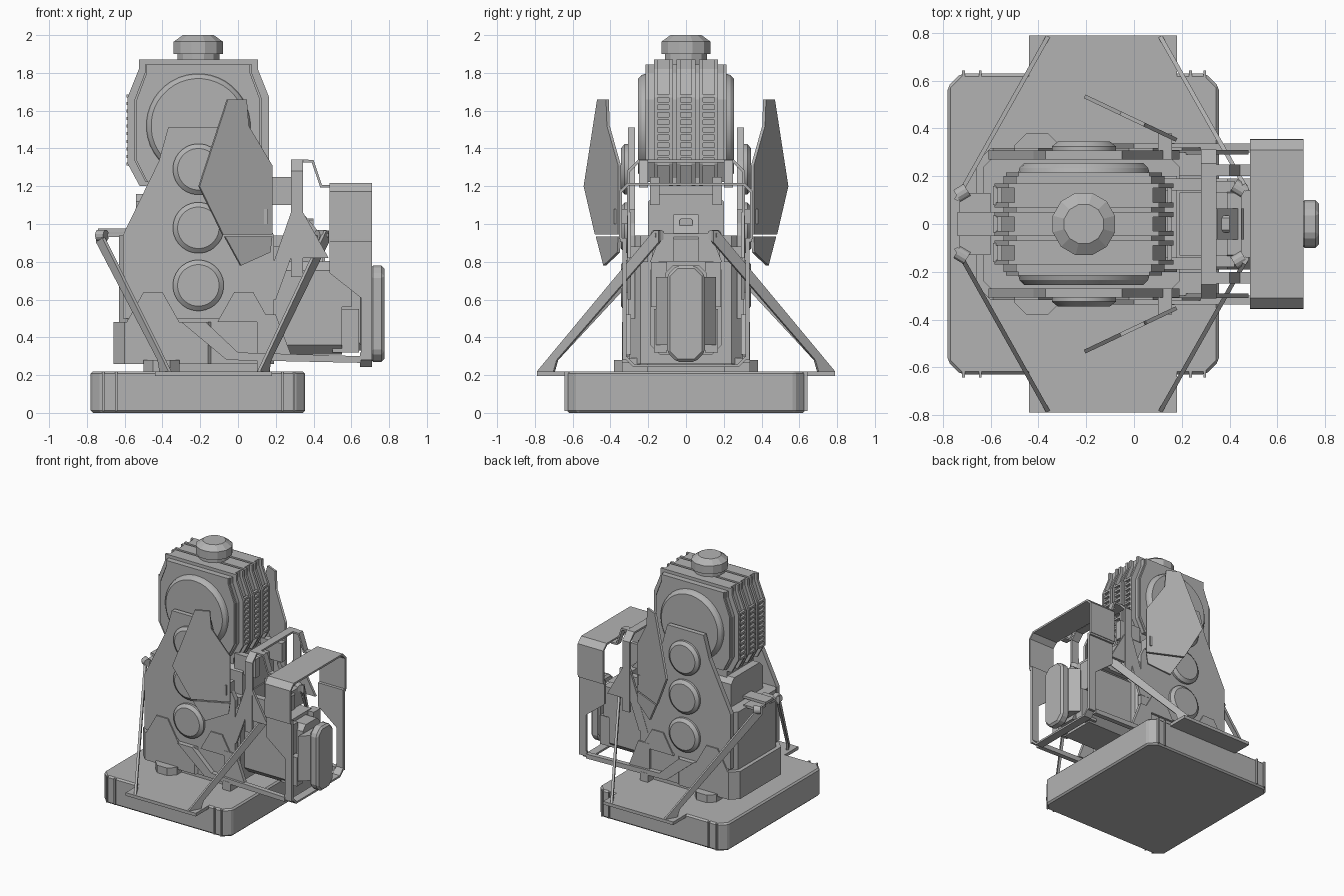
import bpy, bmesh, math
from mathutils import Vector

cube = bpy.data.objects.get("Cube")
if cube:
    bpy.data.objects.remove(cube, do_unlink=True)

shade = 0.45
grey = bpy.data.materials.new("plain_grey")
grey.use_nodes = True
grey.diffuse_color = (shade, shade, shade, 1)
grey.node_tree.nodes["Principled BSDF"].inputs["Base Color"].default_value = grey.diffuse_color

# Shared levels: tower axis, base top, body top, tower head centre
axis_x, deck, shoulder, head_mid = -0.21, 0.22, 0.94, 1.52
sides = (1, -1)


def finish(name, bm):
    bmesh.ops.recalc_face_normals(bm, faces=bm.faces)
    mesh = bpy.data.meshes.new(name)
    bm.to_mesh(mesh)
    bm.free()
    mesh.materials.append(grey)
    part = bpy.data.objects.new(name, mesh)
    bpy.context.collection.objects.link(part)
    return part


def solid(name, outline, depth):
    """Polygon pushed along a vector."""
    bm = bmesh.new()
    face = bm.faces.new([bm.verts.new(point) for point in outline])
    grown = bmesh.ops.extrude_face_region(bm, geom=[face])["geom"]
    moved = [item for item in grown if isinstance(item, bmesh.types.BMVert)]
    bmesh.ops.translate(bm, vec=depth, verts=moved)
    return finish(name, bm)


def spans(y):
    """A number is a centred span; a pair is repeated on both sides."""
    if isinstance(y, tuple):
        near, far = y
        return [(near, far), (-far, -near)]
    return [(-y, y)]


def chamfered(across, up, cut):
    (a, b), (c, d) = across, up
    if not cut:
        return [(a, c), (b, c), (b, d), (a, d)]
    return [(a + cut, c), (b - cut, c), (b, c + cut), (b, d - cut),
            (b - cut, d), (a + cut, d), (a, d - cut), (a, c + cut)]


def block(name, x, y, z, cut=0, along="z"):
    """Box whose edges parallel to one axis are cut."""
    for span in spans(y):
        if along == "x":
            outline = [(x[0], v, w) for v, w in chamfered(span, z, cut)]
            part = solid(name, outline, (x[1] - x[0], 0, 0))
        else:
            outline = [(u, v, z[0]) for u, v in chamfered(x, span, cut)]
            part = solid(name, outline, (0, 0, z[1] - z[0]))
    return part


def soften(part, width):
    bevel = part.modifiers.new("soft_edge", "BEVEL")
    bevel.width, bevel.segments = width, 1


def panel(name, outline, y):
    """Side profile extruded across the model."""
    for near, far in spans(y):
        solid(name, [(x, near, z) for x, z in outline], (0, far - near, 0))


def mirrored(widths, centre=axis_x, scale=1):
    """Symmetrical outline from half widths and heights."""
    right = [(centre + w * scale, z) for w, z in widths]
    left = [(centre - w * scale, z) for w, z in reversed(widths)]
    return right + left


def ribbon(name, path, across):
    """Thin band swept along a path."""
    bm = bmesh.new()
    rows = [(bm.verts.new(p), bm.verts.new(Vector(p) + Vector(across))) for p in path]
    for (a, b), (c, d) in zip(rows, rows[1:]):
        bm.faces.new((a, b, d, c))
    shell = finish(name, bm).modifiers.new("thickness", "SOLIDIFY")
    shell.thickness, shell.offset = 0.016, 0


def hoop(name, x, half, start, crown, cut):
    """Band across the model with two cut corners."""
    drop = math.copysign(cut, crown - start)
    path = [(half, start), (half, crown - drop), (half - cut, crown)]
    path += [(-y, z) for y, z in reversed(path)]
    ribbon(name, [(x[0], y, z) for y, z in path], (x[1] - x[0], 0, 0))


def lathe(name, profile, count, centre, axis, smooth=True):
    """Rings of radius and height about an axis."""
    bm = bmesh.new()
    turn = Vector((0, 0, 1)).rotation_difference(Vector(axis))
    angles = [math.tau * (i + 0.5) / count for i in range(count)]
    rings = [[bm.verts.new(Vector(centre) + turn @ Vector((r * math.cos(a), r * math.sin(a), h)))
              for a in angles] for r, h in profile]
    for low, high in zip(rings, rings[1:]):
        for i in range(count):
            bm.faces.new((low[i - 1], low[i], high[i], high[i - 1]))
    bm.faces.new(rings[0])
    bm.faces.new(rings[-1])
    part = finish(name, bm)
    if smooth:
        bpy.ops.object.select_all(action="DESELECT")
        part.select_set(True)
        bpy.context.view_layer.objects.active = part
        bpy.ops.object.shade_smooth_by_angle(angle=math.radians(25))


def strut(name, foot, top):
    """Thin upright plate leaning inwards, wider at the foot."""
    start, run = Vector(foot), Vector(top) - Vector(foot)
    rise, run.z = run.z, 0
    reach, ahead = run.length, run.normalized()
    depth = ahead.cross(Vector((0, 0, 1))) * 0.018
    outline = [(0, 0), (0.1, 0), (0.12, 0.06), (reach, rise - 0.06), (reach, rise), (reach - 0.03, rise)]
    solid(name, [start + ahead * u + Vector((0, 0, w)) - depth / 2 for u, w in outline], depth)


# Base slab with ledges and corner ribs
soften(block("base", x=(-0.78, 0.355), y=0.63, z=(0, deck), cut=0.055), 0.012)
block("side_ledge", x=(-0.44, 0.18), y=(0.6, 0.79), z=(0.195, deck))
for rib_x in (-0.72, -0.65, 0.23, 0.29):
    block("base_rib", x=(rib_x, rib_x + 0.012), y=(0.6, 0.642), z=(0.01, deck))

# Lower body and neck
block("pedestal", x=(-0.5, 0.1), y=0.27, z=(0.2, 0.3))
block("housing", x=(-0.63, 0.19), y=0.3, z=(0.26, shoulder), cut=0.06)
block("skirt", x=(-0.66, -0.1), y=0.318, z=(0.26, 0.48), cut=0.06)
block("neck", x=(-0.54, 0.18), y=0.2, z=(0.8, 1.16), cut=0.04, along="x")
block("neck_top", x=(-0.48, 0.08), y=0.17, z=(1.1, 1.25))
block("clamp_foot", x=(-0.5, -0.31), y=(0.2, 0.38), z=(0.2, 0.28), cut=0.05)
block("front_foot", x=(0.1, 0.17), y=(0.2, 0.34), z=(0.2, 0.29))

# Cheek plates with buttresses and round bosses
panel("cheek_plate", mirrored([(0.4, 0.5), (0.4, shoulder), (0.21, 1.33), (0.16, 1.51)]), y=(0.27, 0.308))
for centre in (-0.45, 0.03):
    panel("buttress", mirrored([(0.14, 0.48), (0.05, 0.64)], centre), y=(0.3, 0.318))
for s in sides:
    for height in (1.29, 0.98, 0.675):
        lathe("round_boss", [(0.135, 0.28), (0.135, 0.325), (0.11, 0.345)], 32, (axis_x, 0, height), (0, s, 0))
    lathe("head_disc", [(0.28, 0.2), (0.27, 0.235), (0.25, 0.255)], 40, (axis_x, 0, head_mid), (0, s, 0))

# Ribbed head with grilles at both ends
head = [(0.31, 1.2), (0.375, 1.32), (0.375, 1.67), (0.315, 1.82), (0.315, 1.87)]
core = [(w, head_mid + (z - head_mid) * 0.93) for w, z in head]
panel("head_core", mirrored(core, scale=0.9), y=0.2)
panel("head_cheek", mirrored(core, scale=0.87), y=(0.1, 0.215))
for inner in (0.03, 0.07, 0.15):
    panel("head_rib", mirrored(head), y=(inner, inner + 0.02))
for gap in (0.035, (0.08, 0.16)):
    panel("head_filler", mirrored(head, scale=0.92), y=gap)
    for step in range(10):
        level = 1.31 + step * 0.04
        for x in (-0.59, 0.14):
            block("grille_bar", x=(x, x + 0.02), y=gap, z=(level, level + 0.016))
lathe("cap", [(0.115, 1.8), (0.115, 1.9), (0.135, 1.9), (0.135, 1.965), (0.085, 2)], 12,
      (axis_x, 0, 0), (0, 0, 1), smooth=False)

# Angled blades with separate tips
seam = 0.945
blade = [(-0.06, 1.66), (0.04, 1.66), (0.05, 1.52), (0.175, 1.31), (0.175, seam), (-0.085, seam), (axis_x, 1.2)]
tip = [(-0.075, seam - 0.01), (0.175, seam - 0.01), (0.165, 0.85), (0.01, 0.78)]
for s in sides:
    for name, outline in (("blade", blade), ("blade_tip", tip)):
        solid(name, [(x, s * (0.527 - 0.474 * (x - axis_x)), z) for x, z in outline], (0.007, s * 0.015, 0))
block("blade_bracket", x=(0.1, 0.16), y=(0.27, 0.38), z=(1, 1.08))

# Diagonal struts, joints and back bracket
for s in sides:
    strut("back_strut", (-0.36, s * 0.785, deck), (-0.745, s * 0.1, 0.965))
    strut("front_strut", (0.11, s * 0.785, deck), (0.475, s * 0.14, 0.965))
    pin = [(0.03, -0.025), (0.03, 0.025)]
    lathe("back_joint", pin, 12, (-0.72, s * 0.13, shoulder), (1, s * 0.6, 0))
    lathe("front_joint", pin, 12, (0.44, s * 0.15, shoulder), (1, s * -0.6, 0))
block("joint_arm", x=(-0.73, -0.6), y=(0.03, 0.13), z=(0.93, 0.95))
block("back_bracket", x=(-0.74, -0.5), y=0.05, z=(0.955, 0.975))

# Inner hoop with stays, arms and rails
hoop("inner_hoop", x=(0.28, 0.345), half=0.305, start=0.72, crown=1.333, cut=0.055)
for s in sides:
    ribbon("hoop_stay", [(x, s * 0.2, z) for x, z in ((0.34, 1.333), (0.395, 1.333), (0.44, 1.2), (0.49, 1.2))],
           (0, s * 0.05, 0))
panel("hoop_brace", [(0.12, 0.6), (0.2, 0.6), (0.28, 0.82), (0.48, 0.82), (0.345, 1.06), (0.28, 1.06)],
      y=(0.29, 0.31))
block("upper_arm", x=(0.1, 0.29), y=(0.14, 0.19), z=(1.1, 1.25))
block("hoop_arm", x=(0.1, 0.29), y=(0.2, 0.3), z=(0.8, 0.88))
panel("lower_rail", [(-0.3, 0.48), (-0.17, 0.48), (0, 0.32), (0.65, 0.3), (0.65, 0.265), (-0.06, 0.28)],
      y=(0.3, 0.338))
panel("lower_web", [(0.1, 0.31), (0.28, 0.31), (0.2, 0.52), (0.1, 0.52)], y=(0.29, 0.32))

# Outer guard frame
front, back = 0.71, 0.485
hoop("guard_hood", x=(back, front), half=0.347, start=0.92, crown=1.21, cut=0.04)
panel("guard_post", [(back, 0.92), (front, 0.92), (front, 0.28), (0.65, 0.28), (0.65, 0.61), (back, 0.74)],
      y=(0.315, 0.335))
block("guard_seam", x=(back, front), y=(0.315, 0.35), z=(0.905, 0.925))
hoop("guard_sill", x=(0.645, front), half=0.325, start=0.32, crown=0.25, cut=0.05)

# Engine with pods, nose and end cover
block("engine", x=(0.17, 0.55), y=0.19, z=(0.31, 0.805), cut=0.05, along="x")
block("engine_nose", x=(0.5, 0.65), y=0.11, z=(0.33, 0.78), cut=0.04, along="x")
block("engine_pod", x=(0.53, 0.6), y=(0.1, 0.185), z=(0.56, 0.8))
block("engine_tank", x=(0.5, 0.64), y=(0.1, 0.17), z=(0.32, 0.55))
solid("nose_taper", [(x, y, 0.36) for x, y in ((0.645, -0.16), (front, -0.1), (front, 0.1), (0.645, 0.16))],
      (0, 0, 0.36))
soften(block("end_cover", x=(0.7, 0.775), y=0.1, z=(0.27, 0.78), cut=0.05, along="x"), 0.015)

# Engine hood and strut bracket
panel("hood", [(0.28, 0.78), (0.28, 1.05), (0.35, 1.05), (0.46, 0.92), (0.46, 0.78)], y=0.065)
block("hood_window", x=(0.35, 0.4), y=0.035, z=(0.95, 1.03), cut=0.01, along="x")
solid("strut_bracket", [(0.39, y, z) for y, z in mirrored([(0.19, 0.8), (0.13, 0.95)], 0)], (0.06, 0, 0))
block("hood_arm", x=(0.18, 0.42), y=(0.13, 0.18), z=(0.8, shoulder))
